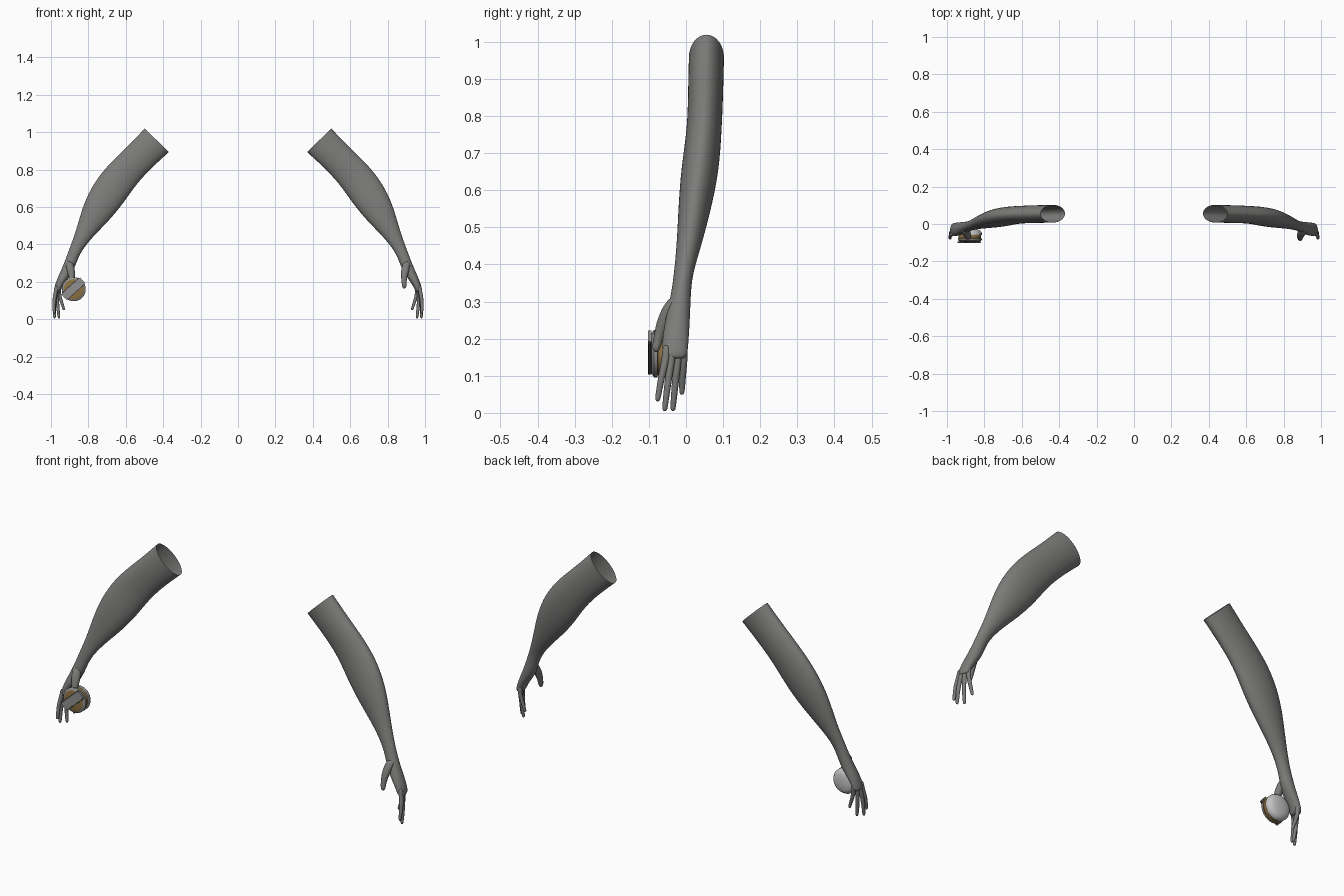
import bpy, bmesh, math
from mathutils import Vector

if "Cube" in bpy.data.objects:
    bpy.data.objects.remove(bpy.data.objects["Cube"])


def material(name, rgb):
    m = bpy.data.materials.new(name)
    m.diffuse_color = (*rgb, 1)
    m.use_nodes = True
    m.node_tree.nodes["Principled BSDF"].inputs["Base Color"].default_value = m.diffuse_color
    return m


GREY = material("arm grey", (0.2, 0.2, 0.195))
PALE = material("pale grey", (0.55, 0.55, 0.55))
TAN = material("tan", (0.27, 0.17, 0.06))
DARK = material("dark grey", (0.06, 0.06, 0.06))
STEEL = material("steel grey", (0.28, 0.28, 0.28))


def loft(bm, rings, cap_start, cap_end):
    """Skin a list of equal rings, optionally closing either end."""
    vs = [[bm.verts.new(p) for p in ring] for ring in rings]
    n = len(vs[0])
    for a, b in zip(vs, vs[1:]):
        for i in range(n):
            bm.faces.new((a[i], a[(i + 1) % n], b[(i + 1) % n], b[i]))
    if cap_start:
        bm.faces.new(vs[0])
    if cap_end:
        bm.faces.new(vs[-1])


def ring(center, u, v, n):
    return [center + u * math.cos(2 * math.pi * i / n) + v * math.sin(2 * math.pi * i / n)
            for i in range(n)]


def finish(bm, name, mats):
    bmesh.ops.recalc_face_normals(bm, faces=bm.faces)
    me = bpy.data.meshes.new(name)
    bm.to_mesh(me)
    bm.free()
    for m in mats:
        me.materials.append(m)
    me.shade_smooth()
    ob = bpy.data.objects.new(name, me)
    bpy.context.collection.objects.link(ob)
    return ob


def digit(bm, pts):
    """Tapered finger through (x, y, z, radius) points with a rounded tip."""
    x, y, z, r = pts[-1]
    pts = pts + [(x, y, z - r * 0.7, r * 0.75), (x, y, z - r * 1.1, r * 0.3)]
    rings = [ring(Vector(p[:3]), Vector((p[3], 0, 0)), Vector((0, p[3], 0)), 8) for p in pts]
    loft(bm, rings, True, True)


# Arm sections: outer edge x, z, inner edge x, z, middle y, half depth
SECTIONS = [
    (.500, 1.02, .368, .893, .055, .048),
    (.590, .925, .458, .812, .053, .048),
    (.716, .807, .545, .720, .050, .047),
    (.792, .695, .612, .618, .038, .052),
    (.836, .588, .693, .522, .024, .045),
    (.867, .470, .775, .442, .009, .034),
    (.902, .375, .835, .368, -.008, .025),
    (.922, .320, .860, .313, -.014, .027),
    (.947, .260, .883, .250, -.022, .033),
    (.970, .210, .922, .200, -.028, .036),
    (.984, .165, .945, .160, -.030, .035),
    (.984, .145, .952, .143, -.030, .030),
]
bm = bmesh.new()
rings = []
for ox, oz, ix, iz, y, h in SECTIONS:
    c = Vector(((ox + ix) / 2, y, (oz + iz) / 2))
    u = Vector(((ox - ix) / 2, 0, (oz - iz) / 2))
    rings.append(ring(c, u * 1.01, Vector((0, h * 1.01, 0)), 16))
loft(bm, rings, False, True)

# Four fingers: base x, base y, tip x, tip y, tip z
for bx, by, tx, ty, tz in [(.969, -.053, .983, -.076, .040),
                           (.967, -.038, .981, -.057, .014),
                           (.962, -.021, .957, -.035, .014),
                           (.955, -.006, .932, -.011, .058)]:
    mx, my, mz = (bx + tx) / 2 + .008, (by + ty) / 2, (.17 + tz) / 2
    digit(bm, [(bx, by, .185, .012), (bx + .004, by, .15, .012),
               (mx, my, mz, .0105), (tx, ty, tz, .0085)])

# Thumb with its fleshy base
digit(bm, [(.905, -.026, .315, .018), (.897, -.043, .28, .026), (.890, -.062, .24, .021),
           (.887, -.073, .205, .015), (.889, -.080, .178, .013)])

arms = finish(bm, "arms", [GREY])
arms.modifiers.new("other_side", "MIRROR")
sub = arms.modifiers.new("smooth", "SUBSURF")
sub.levels = sub.render_levels = 2

# Held round canister, turned about the y axis
CX, CZ = -.878, .16
PROFILE = [(.012, -.026), (.042, -.028), (.056, -.035), (.064, -.047), (.064, -.058),
           (.059, -.059), (.059, -.076), (.064, -.077), (.064, -.086),
           (.054, -.093), (.046, -.094), (.012, -.096)]
bm = bmesh.new()
loft(bm, [ring(Vector((CX, y, CZ)), Vector((r, 0, 0)), Vector((0, 0, r)), 32)
          for r, y in PROFILE], True, True)
for f in bm.faces:
    c = f.calc_center_median()
    r = math.hypot(c.x - CX, c.z - CZ)
    if c.y > -.0585:
        f.material_index = 0
    elif -.093 < c.y < -.0765 and r > .055:
        f.material_index = 2
    else:
        f.material_index = 1
canister = finish(bm, "canister", [PALE, TAN, STEEL])
canister.data.set_sharp_from_angle(angle=math.radians(35))


def plate(name, length, width, thick, y, off, mat):
    """Diagonal plate lying across the canister front."""
    bm = bmesh.new()
    bmesh.ops.create_cube(bm, size=1)
    for v in bm.verts:
        v.co = Vector((v.co.x * length, v.co.y * thick, v.co.z * width + off))
    ob = finish(bm, name, [mat])
    ob.data.shade_flat()
    ob.location = (CX, y, CZ)
    ob.rotation_euler = (0, math.radians(-42), 0)


# Strap across the front, with dark edges
plate("front_strap", .134, .040, .009, -.098, .004, STEEL)
for name, off in (("strap_edge_upper", .026), ("strap_edge_lower", -.018)):
    plate(name, .122, .005, .008, -.0965, off, DARK)
